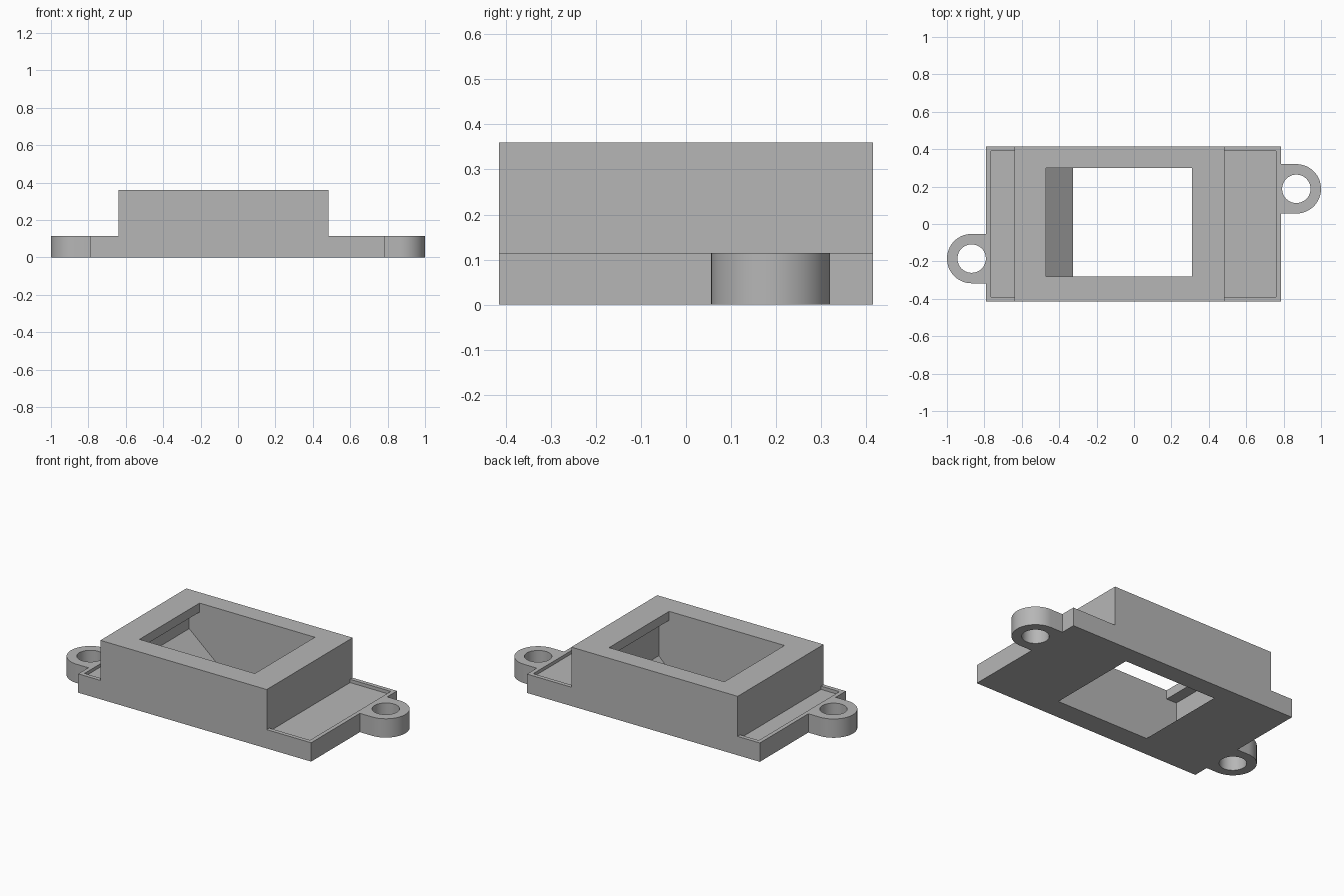
import bpy
import bmesh
import math

cube = bpy.data.objects.get("Cube")
if cube:
    bpy.data.objects.remove(cube, do_unlink=True)

grey = bpy.data.materials.new("plain grey")
grey.use_nodes = True
COLOUR = (0.47, 0.47, 0.47, 1)
grey.diffuse_color = COLOUR
grey.node_tree.nodes["Principled BSDF"].inputs["Base Color"].default_value = COLOUR


def prism(name, outline, axis, low, high):
    """Extrude a 2D outline along y (outline in x, z) or z (outline in x, y)."""
    def place(a, b, t):
        return (a, t, b) if axis == "y" else (a, b, t)
    bm = bmesh.new()
    face = bm.faces.new([bm.verts.new(place(a, b, low)) for a, b in outline])
    extruded = bmesh.ops.extrude_face_region(bm, geom=[face])["geom"]
    step = place(0, 0, high - low)
    moved = [g for g in extruded if isinstance(g, bmesh.types.BMVert)]
    bmesh.ops.translate(bm, verts=moved, vec=step)
    bmesh.ops.recalc_face_normals(bm, faces=bm.faces)
    mesh = bpy.data.meshes.new(name)
    bm.to_mesh(mesh)
    bm.free()
    obj = bpy.data.objects.new(name, mesh)
    bpy.context.collection.objects.link(obj)
    mesh.materials.append(grey)
    return obj


def rect(x0, x1, y0, y1):
    return [(x0, y0), (x1, y0), (x1, y1), (x0, y1)]


def arc(cx, cy, r, start, sweep, steps):
    return [(cx + r * math.cos(start + sweep * i / steps),
             cy + r * math.sin(start + sweep * i / steps)) for i in range(steps + 1)]


def combine(target, tool, operation):
    """Apply a boolean and remove the tool object."""
    mod = target.modifiers.new("boolean", "BOOLEAN")
    mod.operation = operation
    mod.solver = "EXACT"
    mod.object = tool
    bpy.context.view_layer.objects.active = target
    bpy.ops.object.modifier_apply(modifier=mod.name)
    bpy.data.objects.remove(tool, do_unlink=True)


LEFT, RIGHT, HALF_Y = -0.79, 0.785, 0.415
BOX_L, BOX_R = -0.64, 0.485
LEDGE, TOP, LIP = 0.115, 0.36, 0.305
RIM, RECESS = 0.025, 0.02

# stepped body: low flange with a raised box
body = prism("housing", [(LEFT, 0), (RIGHT, 0), (RIGHT, LEDGE), (BOX_R, LEDGE),
                         (BOX_R, TOP), (BOX_L, TOP), (BOX_L, LEDGE), (LEFT, LEDGE)],
             "y", -HALF_Y, HALF_Y)

# through opening with undercut lip and sloping ends
cavity = [(-0.325, -0.05), (-0.325, 0), (-0.54, 0.185), (-0.54, LIP), (-0.47, LIP),
          (-0.47, 0.45), (0.31, 0.45), (0.31, LIP), (0.38, LIP), (0.38, 0.07),
          (0.31, 0), (0.31, -0.05)]
combine(body, prism("cavity_cutter", cavity, "y", -0.28, 0.30), "DIFFERENCE")

# shallow recesses in the two ledges, leaving a thin rim
for x0, x1 in ((LEFT + RIM, BOX_L), (BOX_R, RIGHT - RIM)):
    tool = prism("recess_cutter", rect(x0, x1, RIM - HALF_Y, HALF_Y - RIM),
                 "z", LEDGE - RECESS, LEDGE + 0.05)
    combine(body, tool, "DIFFERENCE")

# mounting ears with screw holes
for name, side, cx, cy, edge in (("right_ear", -1, -0.868, -0.185, LEFT),
                                 ("left_ear", 1, 0.868, 0.188, RIGHT)):
    r = 0.132
    root = edge - side * 0.01
    outline = arc(cx, cy, r, -side * math.pi / 2, math.pi, 32)
    outline += [(root, cy + side * r), (root, cy - side * r)]
    ear = prism(name, outline, "z", 0, LEDGE)
    hole = arc(cx, cy, 0.076, 0, math.tau, 48)[:-1]
    combine(ear, prism("hole_cutter", hole, "z", -0.05, 0.2), "DIFFERENCE")
    combine(body, ear, "UNION")

bpy.ops.object.select_all(action="DESELECT")
body.select_set(True)
bpy.context.view_layer.objects.active = body
bpy.ops.object.shade_smooth_by_angle(angle=math.radians(30))
